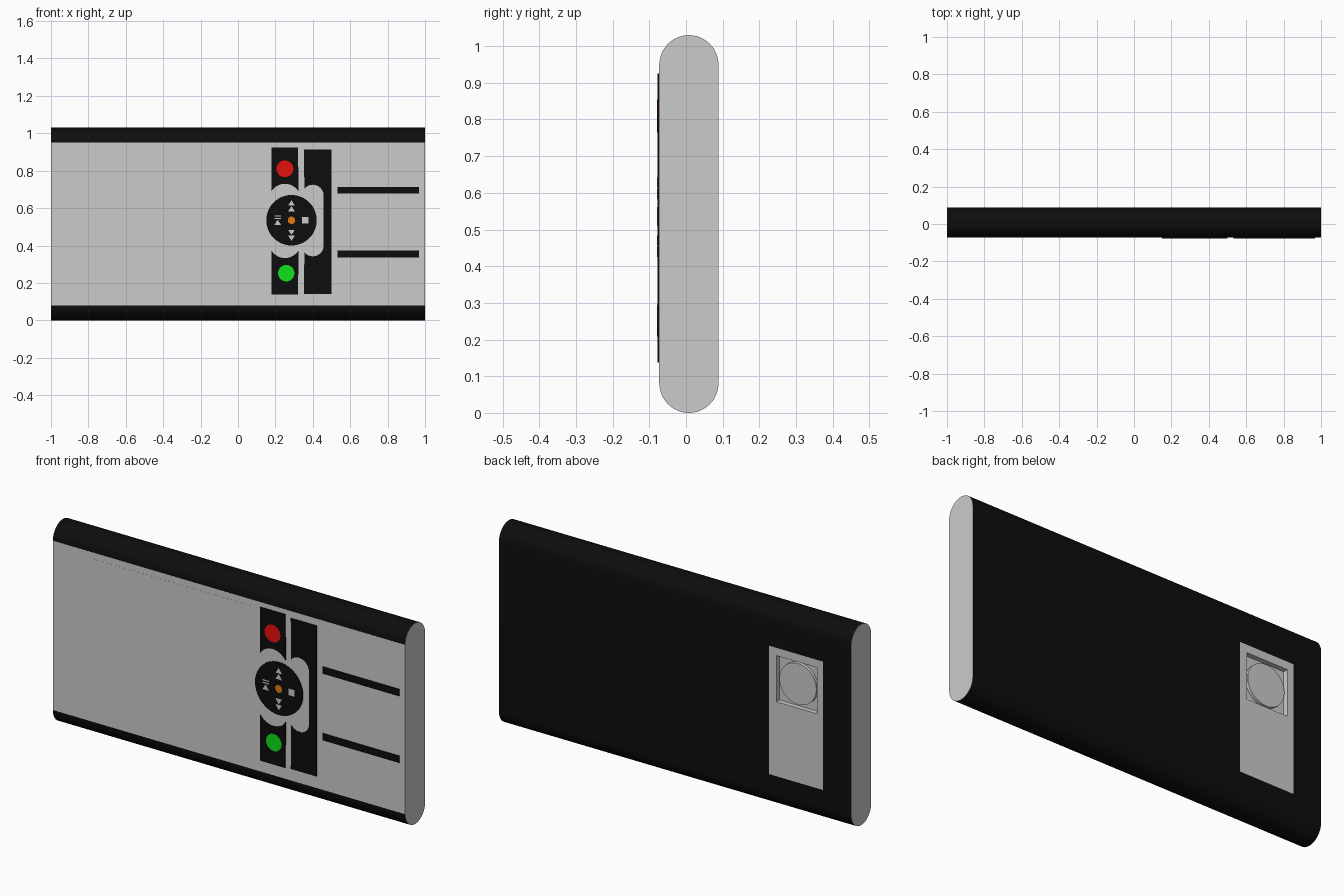
import bpy, bmesh
from math import sin, cos, radians

if "Cube" in bpy.data.objects:
    bpy.data.objects.remove(bpy.data.objects["Cube"])

FRONT, BACK = -0.0725, 0.0885      # flat faces of the body
KEY = -0.0780                      # front of the raised keys
MARK = -0.0786                     # front of the key markings


def material(name, rgb):
    m = bpy.data.materials.new(name)
    m.diffuse_color = (*rgb, 1)
    m.use_nodes = True
    m.node_tree.nodes["Principled BSDF"].inputs["Base Color"].default_value = m.diffuse_color
    return m


black = material("black", (0.004, 0.004, 0.004))
red = material("red", (0.8, 0.005, 0.005))
green = material("green", (0.005, 0.75, 0.01))
orange = material("orange", (0.75, 0.2, 0.005))


def arc(cx, cz, r, a0, a1, n=16):
    return [(cx + r * cos(radians(a0 + (a1 - a0) * i / n)),
             cz + r * sin(radians(a0 + (a1 - a0) * i / n))) for i in range(n + 1)]


def rect(x0, x1, z0, z1):
    return [(x0, z0), (x1, z0), (x1, z1), (x0, z1)]


def circle(cx, cz, r, n=48):
    return arc(cx, cz, r, 0, 360, n)[:-1]


def prism(name, outlines, lo, hi, mat=None, axis="y"):
    """Extrude one or more outlines along y (outline in x, z) or x (outline in y, z)."""
    bm = bmesh.new()
    for pts in outlines:
        vs = [bm.verts.new((p, lo, q) if axis == "y" else (lo, p, q)) for p, q in pts]
        face = bm.faces.new(vs)
        ext = bmesh.ops.extrude_face_region(bm, geom=[face])["geom"]
        move = (0, hi - lo, 0) if axis == "y" else (hi - lo, 0, 0)
        bmesh.ops.translate(bm, vec=move,
                            verts=[e for e in ext if isinstance(e, bmesh.types.BMVert)])
    bmesh.ops.recalc_face_normals(bm, faces=bm.faces)
    mesh = bpy.data.meshes.new(name)
    bm.to_mesh(mesh)
    bm.free()
    ob = bpy.data.objects.new(name, mesh)
    bpy.context.collection.objects.link(ob)
    if mat:
        mesh.materials.append(mat)
    return ob


def activate(ob):
    bpy.ops.object.select_all(action="DESELECT")
    ob.select_set(True)
    bpy.context.view_layer.objects.active = ob


def smooth(ob):
    activate(ob)
    bpy.ops.object.shade_smooth_by_angle(angle=radians(30))


def cut(ob, outline, lo, hi):
    cutter = prism("cutter", [outline], lo, hi)
    cutter.hide_render = True
    mod = ob.modifiers.new("cut", "BOOLEAN")
    mod.operation, mod.solver, mod.object = "DIFFERENCE", "EXACT", cutter
    activate(ob)
    bpy.ops.object.modifier_apply(modifier=mod.name)
    bpy.data.objects.remove(cutter)


# Body: rounded slab with a pocket for the back panel
R = (BACK - FRONT) / 2
CY = (BACK + FRONT) / 2
stadium = arc(CY, 1.03 - R, R, 0, 180, 24) + arc(CY, R, R, 180, 360, 24)
panel = rect(-0.84, -0.533, 0.168, 0.827)
body = prism("body", [stadium], -0.999, 0.999, black, "x")
cut(body, panel, 0.045, 0.2)
smooth(body)

# Grey end caps and front face
for side, name in ((-1, "left_end_cap"), (1, "right_end_cap")):
    smooth(prism(name, [stadium], side * 0.999, side, None, "x"))
prism("front_face", [rect(-1, 1, R, 1.03 - R)], FRONT - 0.0005, FRONT + 0.001)
prism("screen", [rect(-0.79, 0.124, 0.128, 0.917)], FRONT - 0.001, FRONT + 0.001)

# Back panel with a square recess and round lens
back_panel = prism("back_panel", [panel], 0.045, BACK + 0.0005)
cut(back_panel, rect(-0.806, -0.575, 0.55, 0.787), 0.064, 0.2)
smooth(prism("lens", [circle(-0.691, 0.669, 0.105)], 0.06, 0.08))

# Key strips, notched around the round pad
CX, CZ = 0.286, 0.535
for name, end, tip, s in (("upper_key_strip", 0.925, 0.73, 1),
                          ("lower_key_strip", 0.138, 0.333, -1)):
    notch = arc(0.251, tip - s * 0.085, 0.085, s * 147, s * 33)
    prism(name, [[(0.18, end)] + notch + [(0.322, end)]], KEY, FRONT, black)
notch = arc(0.40, 0.667, 0.058, 142, 0) + arc(0.40, 0.40, 0.058, 0, -142)
prism("side_key_strip",
      [[(0.354, 0.914)] + notch + [(0.354, 0.142), (0.50, 0.142), (0.50, 0.914)]],
      KEY, FRONT, black)

# Round pad and coloured buttons
smooth(prism("round_pad", [circle(CX, CZ, 0.135)], KEY, FRONT, black))
for name, x, z, r, mat in (("red_button", 0.251, 0.81, 0.045, red),
                           ("green_button", 0.258, 0.252, 0.044, green),
                           ("centre_button", CX, CZ, 0.02, orange)):
    smooth(prism(name, [circle(x, z, r, 32)], MARK, FRONT, mat))


# Pad symbols
def tri(x, z, up):
    return [(x - 0.018, z - up * 0.014), (x + 0.018, z - up * 0.014), (x, z + up * 0.014)]


prism("pad_symbols",
      [tri(CX, 0.628, 1), tri(CX, 0.597, 1), tri(CX, 0.470, -1), tri(CX, 0.439, -1),
       tri(0.212, 0.524, 1),
       rect(0.194, 0.230, 0.542, 0.548), rect(0.194, 0.230, 0.555, 0.561),
       rect(0.343, 0.377, 0.518, 0.552)], MARK, KEY + 0.001)

# Long slots at the right
for name, z in (("upper_slot", 0.679), ("lower_slot", 0.337)):
    prism(name, [rect(0.533, 0.968, z, z + 0.035)], KEY, FRONT, black)
